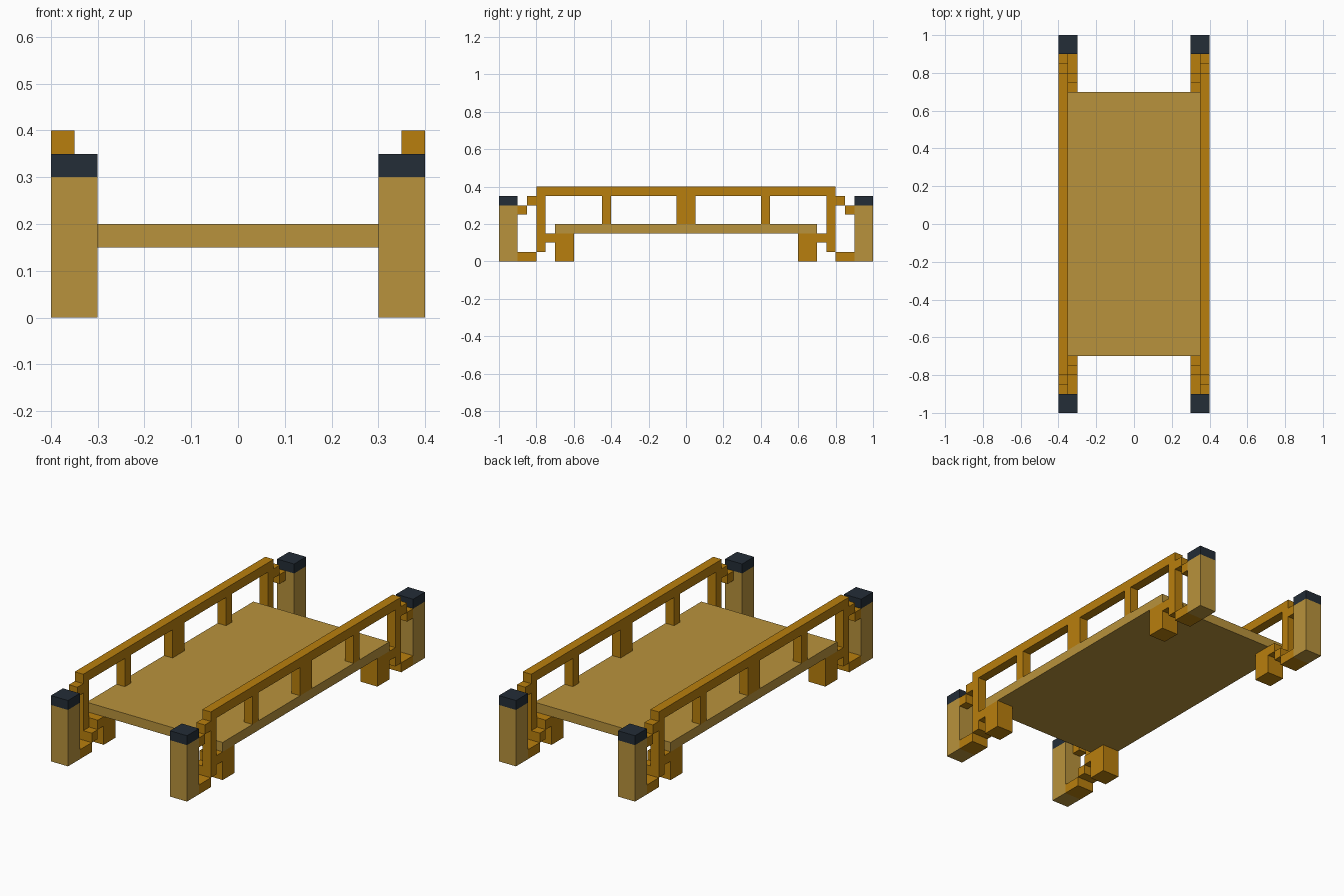
import bpy
import bmesh

cube = bpy.data.objects.get("Cube")
if cube:
    bpy.data.objects.remove(cube, do_unlink=True)


def make_material(name, color):
    mat = bpy.data.materials.new(name)
    mat.use_nodes = True
    mat.diffuse_color = (*color, 1)
    bsdf = next(n for n in mat.node_tree.nodes if n.type == 'BSDF_PRINCIPLED')
    bsdf.inputs["Base Color"].default_value = (*color, 1)
    return mat


PALE = make_material("pale wood", (0.485, 0.290, 0.045))
AMBER = make_material("amber wood", (0.485, 0.212, 0.004))
DARK = make_material("dark cap", (0.017, 0.026, 0.038))


def box(name, x, y, z, mat):
    """Box given by its (min, max) range on each axis."""
    bm = bmesh.new()
    bmesh.ops.create_cube(bm, size=1)
    for v in bm.verts:
        v.co = [r[0] if c < 0 else r[1] for c, r in zip(v.co, (x, y, z))]
    mesh = bpy.data.meshes.new(name)
    bm.to_mesh(mesh)
    bm.free()
    mesh.materials.append(mat)
    obj = bpy.data.objects.new(name, mesh)
    bpy.context.collection.objects.link(obj)
    return obj


def span(sign, a, b):
    """Range a..b, mirrored when sign is negative."""
    return tuple(sorted((sign * a, sign * b)))


# Deck
box("deck", (-0.4, 0.4), (-0.7, 0.7), (0.15, 0.2), PALE)

for sx, side in ((1, "left"), (-1, "right")):
    thin = span(sx, 0.35, 0.4)
    wide = span(sx, 0.3, 0.4)

    # Handrail and its middle post
    box(f"{side}_handrail", thin, (-0.8, 0.8), (0.35, 0.4), AMBER)
    box(f"{side}_middle_post", thin, (-0.05, 0.05), (0.2, 0.35), AMBER)

    for sy, end in ((-1, "front"), (1, "back")):
        tag = f"{end}_{side}"

        # Corner pillar and cap
        pillar_y = span(sy, 0.9, 1.0)
        box(f"{tag}_pillar", wide, pillar_y, (0, 0.3), PALE)
        box(f"{tag}_cap", wide, pillar_y, (0.3, 0.35), DARK)

        # Rail posts
        box(f"{tag}_rail_post", thin, span(sy, 0.4, 0.45), (0.2, 0.35), AMBER)
        box(f"{tag}_end_post", thin, span(sy, 0.75, 0.8), (0.1, 0.35), AMBER)

        # Stepped brace from the handrail to the pillar
        box(f"{tag}_upper_step", thin, span(sy, 0.8, 0.85), (0.3, 0.35), AMBER)
        box(f"{tag}_lower_step", thin, span(sy, 0.85, 0.9), (0.25, 0.3), AMBER)

        # Foot under the deck and stepped base out to the pillar
        box(f"{tag}_foot", wide, span(sy, 0.6, 0.7), (0, 0.15), AMBER)
        box(f"{tag}_base_high", wide, span(sy, 0.7, 0.75), (0.1, 0.15), AMBER)
        box(f"{tag}_base_middle", wide, span(sy, 0.75, 0.8), (0.05, 0.1), AMBER)
        box(f"{tag}_base_low", wide, span(sy, 0.8, 0.9), (0, 0.05), AMBER)
